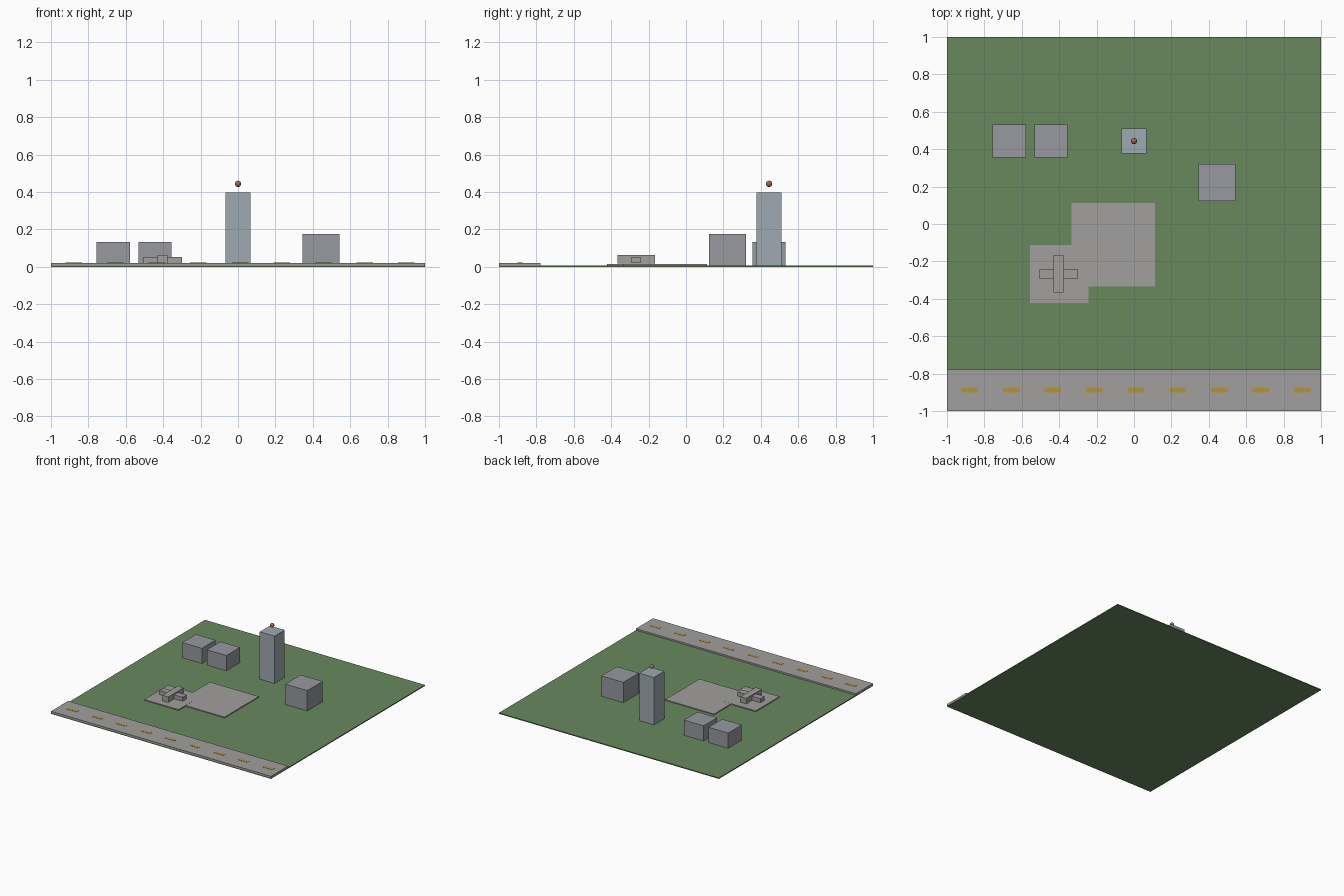
import bpy

if "Cube" in bpy.data.objects:
    bpy.data.objects.remove(bpy.data.objects["Cube"])

def material(name, rgb):
    m = bpy.data.materials.new(name)
    m.diffuse_color = (*rgb, 1)
    m.use_nodes = True
    m.node_tree.nodes["Principled BSDF"].inputs["Base Color"].default_value = m.diffuse_color
    return m

GREEN = material("grass", (0.14, 0.25, 0.11))
PAVING = material("paving", (0.36, 0.35, 0.34))
WALL = material("wall", (0.31, 0.32, 0.35))
GLASS = material("tower_grey", (0.34, 0.40, 0.44))
YELLOW = material("road_paint", (0.45, 0.30, 0.05))
RED = material("beacon_red", (0.45, 0.12, 0.08))

def box(name, x, y, z, mat):
    """Box from (min, max) ranges on each axis."""
    mid = [(a + b) / 2 for a, b in (x, y, z)]
    bpy.ops.mesh.primitive_cube_add(size=1, location=mid)
    o = bpy.context.object
    o.name = name
    o.scale = [b - a for a, b in (x, y, z)]
    bpy.ops.object.transform_apply(location=False, rotation=False, scale=True)
    o.data.materials.append(mat)
    return o

# Ground and runway along the front edge
G = 0.008
box("ground", (-1, 1), (-1, 1), (0, G), GREEN)
box("runway", (-1, 1), (-1, -0.778), (G, 0.021), PAVING)
for i in range(9):
    x = -0.878 + i * 2 / 9
    box(f"runway_dash_{i + 1}", (x - 0.044, x + 0.044), (-0.902, -0.875), (0.021, 0.0225), YELLOW)

# Paved aprons
box("main_apron", (-0.333, 0.111), (-0.333, 0.111), (G, 0.0155), PAVING)
box("parking_apron", (-0.556, -0.244), (-0.422, -0.111), (G, 0.016), PAVING)

# Hangars and terminal
for i, x in enumerate((-0.667, -0.444)):
    box(f"hangar_{i + 1}", (x - 0.089, x + 0.089), (0.356, 0.533), (G, 0.133), WALL)
box("terminal", (0.344, 0.544), (0.122, 0.322), (G, 0.175), WALL)

# Control tower with floating beacon
box("control_tower", (-0.067, 0.067), (0.378, 0.511), (G, 0.397), GLASS)
bpy.ops.mesh.primitive_uv_sphere_add(segments=16, ring_count=8, radius=0.0167,
                                     location=(0, 0.444, 0.444))
beacon = bpy.context.object
beacon.name = "beacon"
beacon.data.materials.append(RED)
bpy.ops.object.shade_smooth_by_angle()

# Parked aircraft
px, py = -0.404, -0.267
box("fuselage", (px - 0.027, px + 0.027), (py - 0.1, py + 0.1), (0.018, 0.0635), PAVING)
box("wing", (px - 0.105, px + 0.105), (py - 0.025, py + 0.025), (0.02, 0.053), PAVING)
